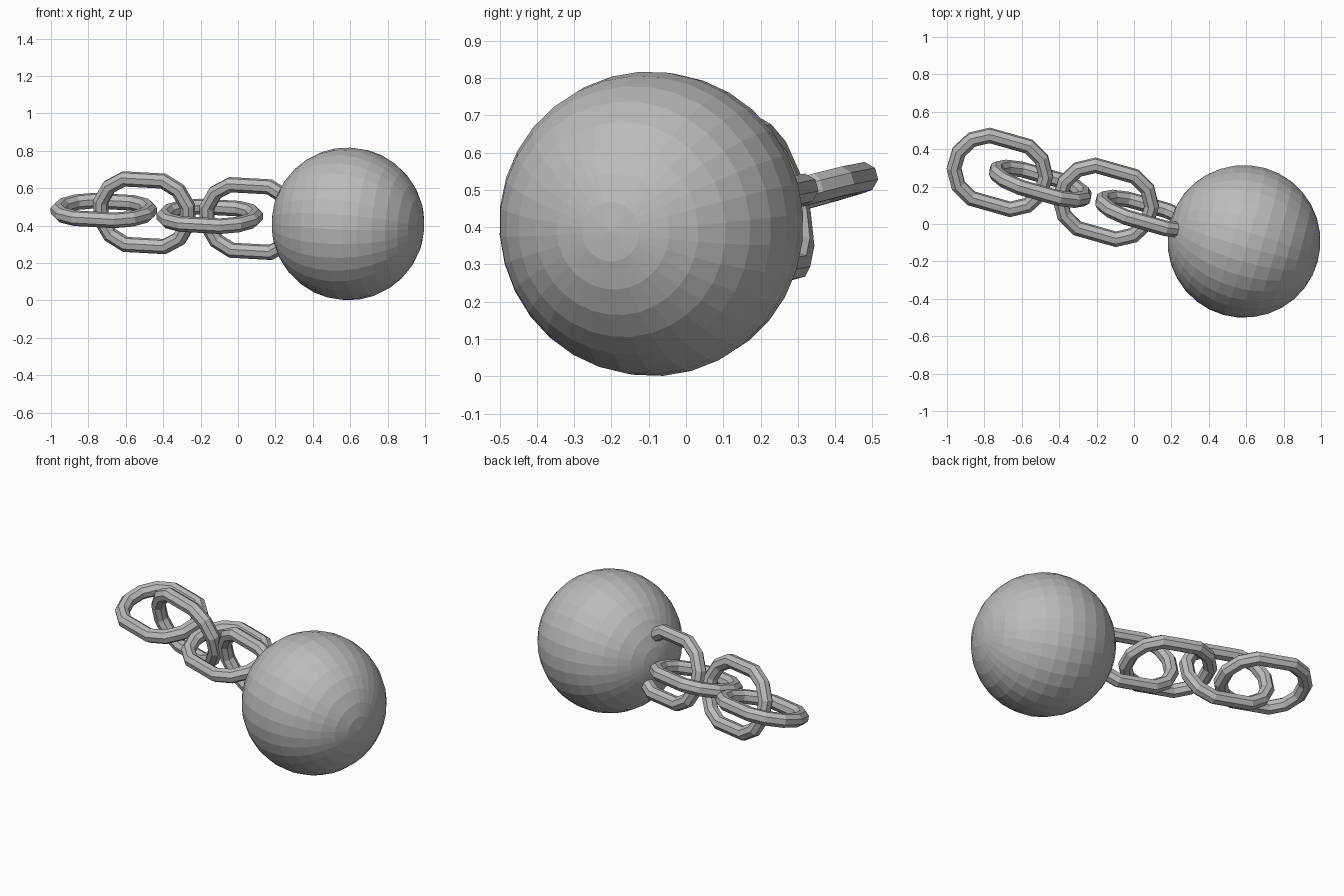
import bpy, bmesh, math
from mathutils import Vector, Matrix

if "Cube" in bpy.data.objects:
    bpy.data.objects.remove(bpy.data.objects["Cube"])

iron = bpy.data.materials.new("iron grey")
iron.diffuse_color = (0.5, 0.5, 0.5, 1)
iron.use_nodes = True
iron.node_tree.nodes["Principled BSDF"].inputs["Base Color"].default_value = iron.diffuse_color

# Chain axis frame: runs from the free end to the ball, rolled about itself
BALL = Vector((0.588, -0.093, 0.409))
axis = Vector((0.566, -0.16, -0.031)).normalized()
side = Vector((0, 0, 1)).cross(axis).normalized()
up = axis.cross(side)
roll = Matrix.Rotation(math.radians(15), 3, axis)
side, up = roll @ side, roll @ up


def frame(center, x, y, z):
    m = Matrix((x, y, z)).transposed().to_4x4()
    m.translation = center
    return m


def add_object(name, bm, matrix):
    bmesh.ops.recalc_face_normals(bm, faces=bm.faces)
    bm.transform(matrix)
    mesh = bpy.data.meshes.new(name)
    bm.to_mesh(mesh)
    bm.free()
    mesh.materials.append(iron)
    obj = bpy.data.objects.new(name, mesh)
    bpy.context.collection.objects.link(obj)
    return obj


def link(name, x, upright, n=12, sides=8, R=0.188, tube=0.042, half=0.06):
    """Ring split in two and pulled apart into an oblong chain link."""
    bm = bmesh.new()
    rings = []
    for i in range(n):
        a = 2 * math.pi * (i + 0.5) / n
        shift = math.copysign(half, math.cos(a))
        ring = []
        for j in range(sides):
            b = 2 * math.pi * (j + 0.5) / sides
            r = R + tube * math.cos(b)
            ring.append(bm.verts.new((r * math.cos(a) + shift,
                                      r * math.sin(a), tube * math.sin(b))))
        rings.append(ring)
    for i in range(n):
        p, q = rings[i], rings[(i + 1) % n]
        for j in range(sides):
            k = (j + 1) % sides
            bm.faces.new((p[j], q[j], q[k], p[k]))
    center = BALL + axis * ((x - BALL.x) / axis.x)
    y, z = (up, -side) if upright else (side, up)
    return add_object(name, bm, frame(center, axis, y, z))


# Iron ball, poles in line with the chain
ball = bmesh.new()
bmesh.ops.create_uvsphere(ball, u_segments=32, v_segments=16, radius=0.409)
add_object("ball", ball, frame(BALL, side, up, axis))

# Four links, alternately flat and upright; the last sinks into the ball
for i, x in enumerate((-0.717, -0.501, -0.151, 0.067)):
    link(f"chain_link_{i + 1}", x, upright=i % 2 == 1)
